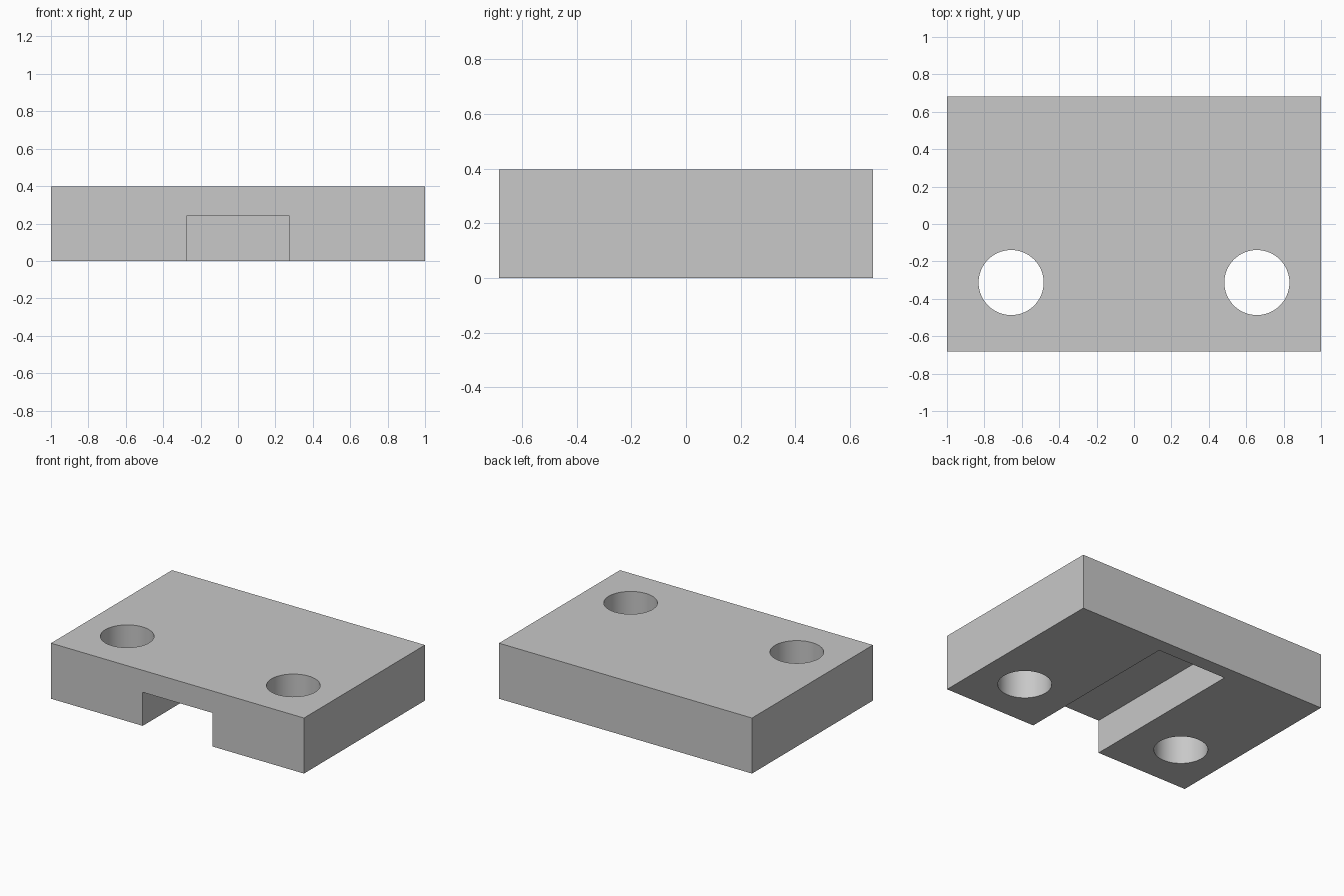
import bpy
import math

if "Cube" in bpy.data.objects:
    bpy.data.objects.remove(bpy.data.objects["Cube"], do_unlink=True)

WIDTH, DEPTH, HEIGHT = 2.0, 1.366, 0.397
SLOT_HALF, SLOT_TOP, SLOT_END = 0.275, 0.24, 0.58
HOLE_X, HOLE_Y, HOLE_R = 0.657, -0.313, 0.174

grey = bpy.data.materials.new("plain grey")
grey.use_nodes = True
colour = (0.58, 0.58, 0.58, 1)
grey.diffuse_color = colour
grey.node_tree.nodes["Principled BSDF"].inputs["Base Color"].default_value = colour


def box(name, low, high):
    """Axis-aligned box between two corners."""
    bpy.ops.mesh.primitive_cube_add(
        size=1, location=[(a + b) / 2 for a, b in zip(low, high)])
    obj = bpy.context.object
    obj.name = name
    obj.scale = [b - a for a, b in zip(low, high)]
    bpy.ops.object.transform_apply(location=True, rotation=False, scale=True)
    obj.data.materials.append(grey)
    return obj


def cut(target, cutter):
    """Subtract the cutter from the target, then discard it."""
    cutter.hide_render = True
    mod = target.modifiers.new("cut", 'BOOLEAN')
    mod.operation = 'DIFFERENCE'
    mod.solver = 'EXACT'
    mod.object = cutter
    bpy.context.view_layer.objects.active = target
    bpy.ops.object.modifier_apply(modifier=mod.name)
    bpy.data.objects.remove(cutter, do_unlink=True)


# Solid block
block = box("mounting_block", (-WIDTH / 2, -DEPTH / 2, 0),
            (WIDTH / 2, DEPTH / 2, HEIGHT))

# Slot in the underside, open at the front and closed at the back
cut(block, box("slot_cutter", (-SLOT_HALF, -DEPTH, -1),
               (SLOT_HALF, SLOT_END, SLOT_TOP)))

# Two round through holes near the front
for side in (-1, 1):
    bpy.ops.mesh.primitive_cylinder_add(
        vertices=64, radius=HOLE_R, depth=2, location=(side * HOLE_X, HOLE_Y, 0))
    hole = bpy.context.object
    hole.name = "hole_cutter"
    hole.data.materials.append(grey)
    cut(block, hole)

# Smooth hole walls, sharp edges elsewhere
bpy.ops.object.select_all(action='DESELECT')
block.select_set(True)
bpy.context.view_layer.objects.active = block
bpy.ops.object.shade_smooth_by_angle(angle=math.radians(30))
